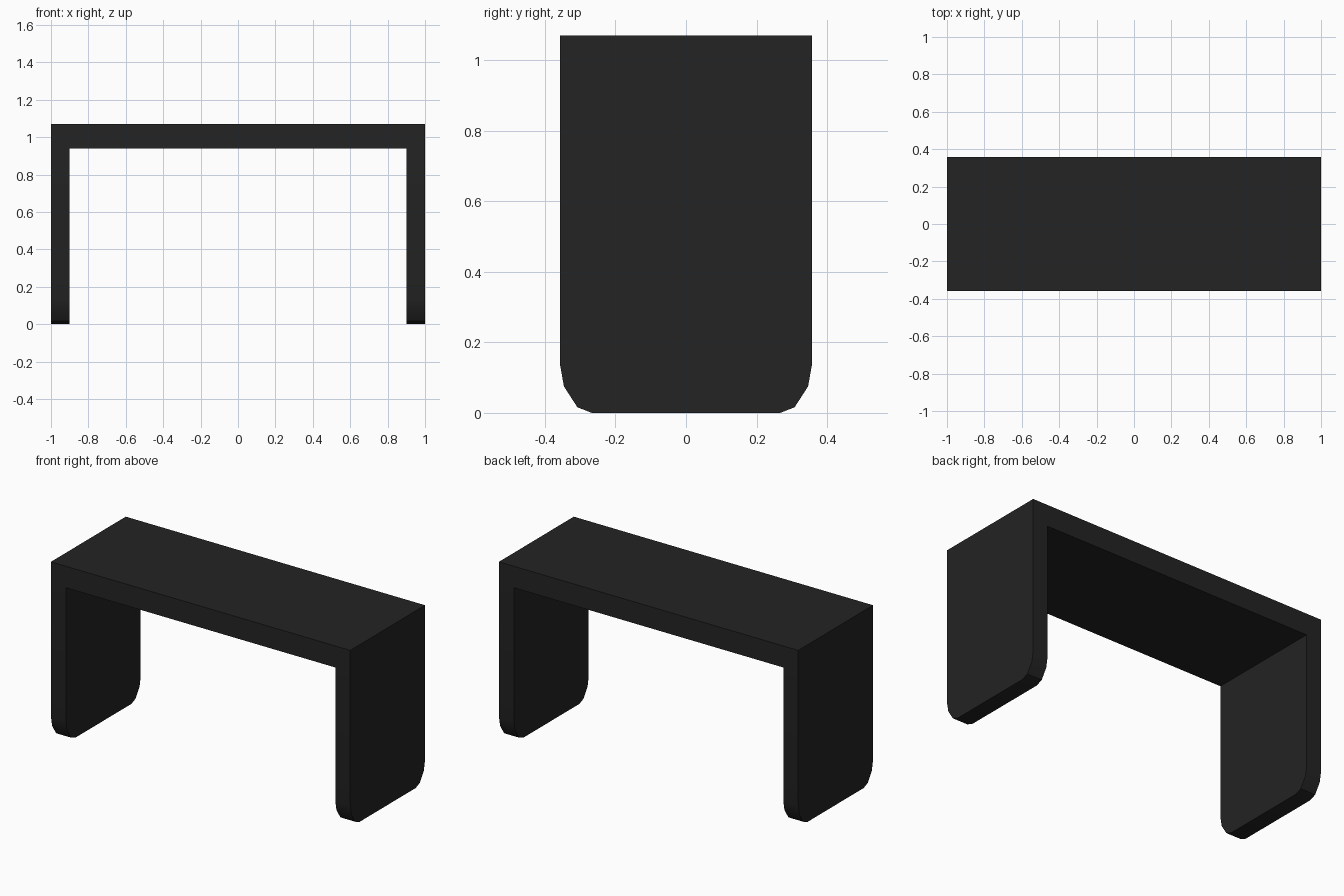
import bpy
import bmesh
import math

cube = bpy.data.objects.get("Cube")
if cube:
    bpy.data.objects.remove(cube, do_unlink=True)

HALF_LENGTH, HALF_DEPTH = 1.0, 0.357
HEIGHT, SEAT_BOTTOM, LEG_THICKNESS = 1.07, 0.94, 0.1

charcoal = bpy.data.materials.new("charcoal")
charcoal.use_nodes = True
colour = (0.017, 0.017, 0.017, 1)
charcoal.diffuse_color = colour
charcoal.node_tree.nodes["Principled BSDF"].inputs["Base Color"].default_value = colour


def prism(name, half_profile, x_start, x_end):
    """Mirror a (y, z) half profile across y = 0 and extrude it along x."""
    outline = half_profile + [(-y, z) for y, z in reversed(half_profile)]
    bm = bmesh.new()
    face = bm.faces.new([bm.verts.new((x_start, y, z)) for y, z in outline])
    side = bmesh.ops.extrude_face_region(bm, geom=[face])["geom"]
    verts = [v for v in side if isinstance(v, bmesh.types.BMVert)]
    bmesh.ops.translate(bm, vec=(x_end - x_start, 0, 0), verts=verts)
    bmesh.ops.recalc_face_normals(bm, faces=bm.faces)
    mesh = bpy.data.meshes.new(name)
    bm.to_mesh(mesh)
    bm.free()
    mesh.materials.append(charcoal)
    obj = bpy.data.objects.new(name, mesh)
    bpy.context.collection.objects.link(obj)
    bpy.ops.object.select_all(action="DESELECT")
    obj.select_set(True)
    bpy.context.view_layer.objects.active = obj
    bpy.ops.object.shade_smooth_by_angle(angle=math.radians(30))
    return obj


# Seat slab across the full length
prism("seat", [(HALF_DEPTH, SEAT_BOTTOM), (HALF_DEPTH, HEIGHT)], -HALF_LENGTH, HALF_LENGTH)

# Panel legs with rounded lower corners
leg_profile = [(0.267, 0), (0.308, 0.016), (0.346, 0.075),
               (HALF_DEPTH, 0.136), (HALF_DEPTH, SEAT_BOTTOM)]
for name, sign in (("left_leg", 1), ("right_leg", -1)):
    prism(name, leg_profile, sign * (HALF_LENGTH - LEG_THICKNESS), sign * HALF_LENGTH)
